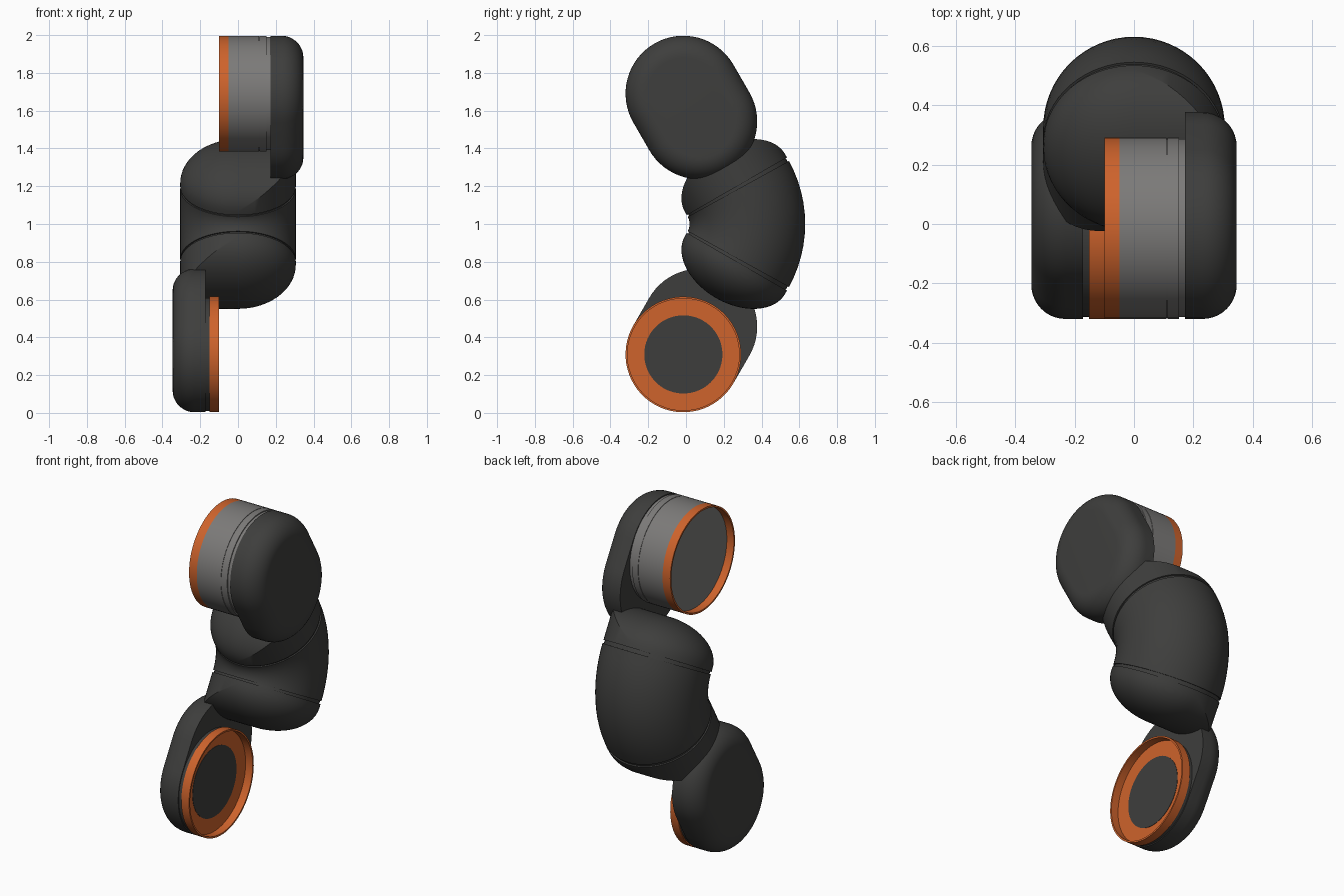
import bpy, bmesh, math
from math import sin, cos, pi, sqrt, radians
from mathutils import Matrix, Vector

if "Cube" in bpy.data.objects:
    bpy.data.objects.remove(bpy.data.objects["Cube"])

R = 0.306            # tube radius
BEND = 0.385         # elbow centre-line radius
BEND_Y = -0.06       # elbow centre (z = 1)
N = 64
A = radians(30)

# Local frame of the upper half: x, p (across the tube), t (along the tube)
UP = Matrix.Translation((0, BEND_Y + BEND * cos(A), 1 + BEND * sin(A))) @ Matrix.Rotation(A, 4, 'X')
# The lower half is the upper half turned half a turn about y at z = 1
LOW = Matrix.Translation((0, 0, 1)) @ Matrix.Rotation(pi, 4, 'Y') @ Matrix.Translation((0, 0, -1)) @ UP
T_LOW, T_HIGH = 0.405, 0.575     # the two pod centres along t


def material(name, rgb):
    m = bpy.data.materials.new(name)
    m.diffuse_color = (*rgb, 1)
    m.use_nodes = True
    m.node_tree.nodes["Principled BSDF"].inputs["Base Color"].default_value = m.diffuse_color
    return m


DARK = material("dark_shell", (0.048, 0.048, 0.046))
GREY = material("grey_metal", (0.2, 0.195, 0.19))
ORANGE = material("orange_ring", (0.62, 0.125, 0.025))


def loft(name, rings, mat, frame):
    """Skin a list of equal-length rings and cap both ends."""
    bm = bmesh.new()
    loops = [[bm.verts.new(frame @ Vector(v)) for v in ring] for ring in rings]
    n = len(loops[0])
    for a, b in zip(loops, loops[1:]):
        for i in range(n):
            j = (i + 1) % n
            bm.faces.new((a[i], a[j], b[j], b[i]))
    bm.faces.new(loops[0])
    bm.faces.new(loops[-1])
    bmesh.ops.recalc_face_normals(bm, faces=bm.faces)
    me = bpy.data.meshes.new(name)
    bm.to_mesh(me)
    bm.free()
    me.materials.append(mat)
    ob = bpy.data.objects.new(name, me)
    bpy.context.collection.objects.link(ob)
    bpy.ops.object.select_all(action='DESELECT')
    ob.select_set(True)
    bpy.context.view_layer.objects.active = ob
    bpy.ops.object.shade_smooth_by_angle(angle=radians(32))
    return ob


def lathe_x(name, profile, mat, frame):
    """Turn (x, radius) points about the joint axis."""
    rings = [[(x, r * cos(2 * pi * i / N), T_HIGH + r * sin(2 * pi * i / N)) for i in range(N)]
             for x, r in profile]
    return loft(name, rings, mat, frame)


def stadium(x, r):
    h = N // 2
    top = [(x, r * cos(pi * i / h), T_HIGH + r * sin(pi * i / h)) for i in range(h + 1)]
    bot = [(x, -r * cos(pi * i / h), T_LOW - r * sin(pi * i / h)) for i in range(h + 1)]
    return top + bot


def pod(name, frame):
    """Flat rounded joint cover."""
    f, outer = 0.115, 0.346
    rings = [stadium(0.172, R)]
    for k in range(11):
        a = pi / 2 * k / 10
        rings.append(stadium(outer - f + f * sin(a), R - f + f * cos(a)))
    return loft(name, rings, DARK, frame)


def end_section(name, frame):
    """Tube end: domed on the free side, straight shoulder towards the pod."""
    def ring(r, t=None):
        pts = []
        for i in range(N):
            x, p = r * cos(2 * pi * i / N), r * sin(2 * pi * i / N)
            q = abs(p) / R if x > 0 else r / R
            h = 0.028 + 0.202 * sqrt(max(0, 1 - q * q))
            pts.append((x, p, h if t is None else t))
        return pts
    rings = [ring(R - 0.008, -0.004), ring(R - 0.008, 0.008), ring(R, 0.008)]
    rings += [ring(R * cos(pi / 2 * k / 14)) for k in range(14)]
    return loft(name, rings, DARK, frame)


# Curved middle of the arm
def bend_ring(a, r):
    return [(r * cos(2 * pi * i / N),
             BEND_Y + (BEND + r * sin(2 * pi * i / N)) * cos(a),
             1 + (BEND + r * sin(2 * pi * i / N)) * sin(a)) for i in range(N)]


lim = A - 0.02
loft("elbow", [bend_ring(-A, R - 0.008), bend_ring(-lim, R - 0.008)]
     + [bend_ring(-lim + 2 * lim * k / 12, R) for k in range(13)]
     + [bend_ring(lim, R - 0.008), bend_ring(A, R - 0.008)], DARK, Matrix())

# Both ends of the arm
for side, frame in (("upper", UP), ("lower", LOW)):
    end_section(side + "_arm_end", frame)
    pod(side + "_joint_cover", frame)
    # Open orange cup
    s = -0.10 if side == "upper" else 0.10
    lathe_x(side + "_orange_ring",
            [(s + 0.051, R), (s, R), (s, R - 0.01), (s + 0.047, R - 0.01)], ORANGE, frame)

# Grey joint housing with two fine steps
lathe_x("joint_housing", [(-0.049, R), (0.110, R), (0.110, R - 0.003), (0.113, R - 0.003), (0.113, R),
                          (0.152, R), (0.152, R - 0.006), (0.175, R - 0.006)], GREY, UP)
lathe_x("housing_end_plate", [(-0.054, R - 0.011), (-0.05, R - 0.011)], GREY, UP)

# Lower mounting flange and centre plate
lathe_x("mount_flange", [(0.150, R - 0.006), (0.175, R - 0.006)], DARK, LOW)
lathe_x("mount_plate", [(0.145, 0.207), (0.15, 0.207)], DARK, LOW)
